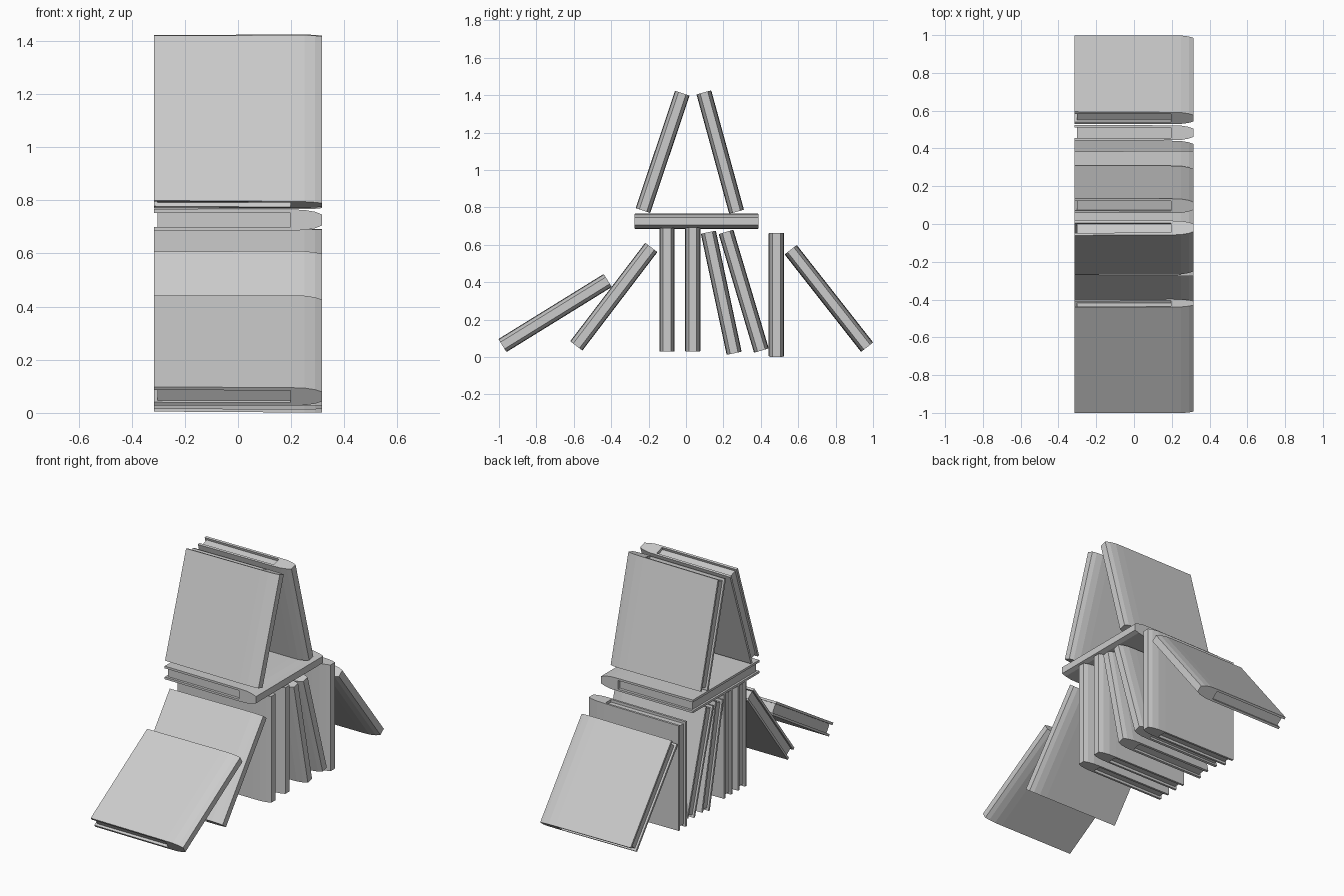
import bpy, bmesh, math

if "Cube" in bpy.data.objects:
    bpy.data.objects.remove(bpy.data.objects["Cube"])

HALF = 0.331      # half the cover length at the spine

# Cover cross-section: x across the book, t through its thickness (upper half, open at -x)
OUTER = [(-0.316, 0.041), (0.20, 0.0395), (0.25, 0.038), (0.29, 0.031), (0.316, 0.021)]
INNER = [(0.197, 0.027), (-0.316, 0.027)]


def mesh_object(name, bm, parent_to):
    bmesh.ops.recalc_face_normals(bm, faces=bm.faces)
    me = bpy.data.meshes.new(name)
    bm.to_mesh(me)
    bm.free()
    ob = bpy.data.objects.new(name, me)
    bpy.context.collection.objects.link(ob)
    y, z, angle = parent_to
    ob.location = (0, y, z)
    ob.rotation_euler = (angle, 0, 0)
    return ob


def prism(profile, half_len):
    """Extrude an (x, t) outline along local y; half_len(x) gives the end position."""
    bm = bmesh.new()
    a = [bm.verts.new((x, -half_len(x), t)) for x, t in profile]
    b = [bm.verts.new((x, half_len(x), t)) for x, t in profile]
    bm.faces.new(a)
    bm.faces.new(b[::-1])
    n = len(profile)
    for i in range(n):
        j = (i + 1) % n
        bm.faces.new((a[i], b[i], b[j], a[j]))
    return bm


def book(name, p, q):
    """A hardback whose centre line runs from p to q in the (y, z) plane."""
    place = ((p[0] + q[0]) / 2, (p[1] + q[1]) / 2,
             math.atan2(q[1] - p[1], q[0] - p[0]))
    upper = OUTER
    lower = [(x, -t) for x, t in reversed(OUTER)]
    inside = [(x, -t) for x, t in reversed(INNER)] + INNER
    # hard cover with faceted spine, slightly longer toward the spine
    mesh_object(name + "_cover", prism(upper + lower + inside,
                lambda x: HALF - 0.004 * (0.316 - x) / 0.632), place)
    # page block, set back from the cover edges
    pages = [(-0.303, 0.027), (0.197, 0.027), (0.197, -0.027), (-0.303, -0.027)]
    mesh_object(name + "_pages", prism(pages, lambda x: HALF - 0.018), place)


BOOKS = {
    # lower row, front to back
    "front_low_leaning_book": ((-0.98, 0.062), (-0.42, 0.408)),
    "front_leaning_book": ((-0.586, 0.06), (-0.186, 0.585)),
    "upright_book_1": ((-0.102, 0.03), (-0.102, 0.688)),
    "upright_book_2": ((0.036, 0.032), (0.036, 0.69)),
    "tilted_book_1": ((0.257, 0.022), (0.12, 0.665)),
    "tilted_book_2": ((0.402, 0.038), (0.215, 0.665)),
    "upright_book_3": ((0.483, 0.001), (0.483, 0.663)),
    "back_leaning_book": ((0.968, 0.053), (0.56, 0.573)),
    # flat shelf book and the tent on top
    "flat_book": ((-0.274, 0.726), (0.387, 0.726)),
    "tent_front_book": ((-0.23, 0.783), (-0.02, 1.41)),
    "tent_back_book": ((0.27, 0.778), (0.096, 1.413)),
}
for name, (p, q) in BOOKS.items():
    book(name, p, q)
